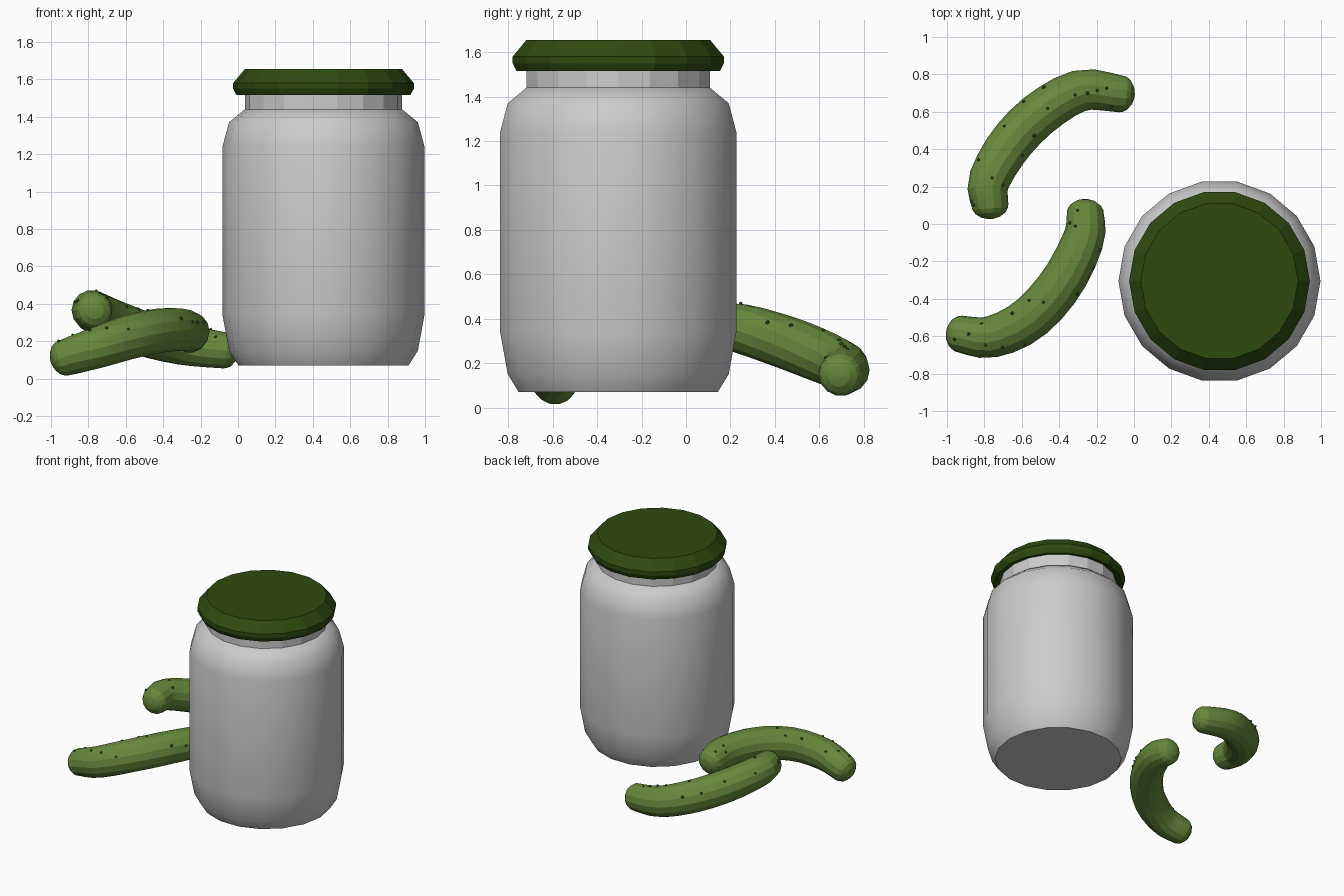
import bpy, bmesh, math, random
from mathutils import Vector

if "Cube" in bpy.data.objects:
    bpy.data.objects.remove(bpy.data.objects["Cube"])

random.seed(4)
UP = Vector((0, 0, 1))


def material(name, color):
    m = bpy.data.materials.new(name)
    m.diffuse_color = (*color, 1)
    m.use_nodes = True
    m.node_tree.nodes["Principled BSDF"].inputs["Base Color"].default_value = m.diffuse_color
    return m


def finish(name, bm, mat=None, angle=None):
    bmesh.ops.recalc_face_normals(bm, faces=bm.faces)
    me = bpy.data.meshes.new(name)
    bm.to_mesh(me)
    bm.free()
    ob = bpy.data.objects.new(name, me)
    bpy.context.collection.objects.link(ob)
    if mat:
        me.materials.append(mat)
    if angle:
        bpy.ops.object.select_all(action='DESELECT')
        ob.select_set(True)
        bpy.context.view_layer.objects.active = ob
        bpy.ops.object.shade_smooth_by_angle(angle=math.radians(angle))
    return ob


def skin(bm, rings, cap_start=True, cap_end=True):
    loops = [[bm.verts.new(p) for p in r] for r in rings]
    n = len(loops[0])
    for a, b in zip(loops, loops[1:]):
        for i in range(n):
            j = (i + 1) % n
            bm.faces.new((a[i], a[j], b[j], b[i]))
    if cap_start:
        bm.faces.new(loops[0][::-1])
    if cap_end:
        bm.faces.new(loops[-1])


def lathe(name, profile, mat=None, angle=None, caps=(True, True), sides=18):
    bm = bmesh.new()
    rings = [[(0.457 + r * math.cos(2 * math.pi * i / sides),
               -0.305 + r * math.sin(2 * math.pi * i / sides), z)
              for i in range(sides)] for r, z in profile]
    skin(bm, rings, *caps)
    return finish(name, bm, mat, angle)


def spline(pts, t):
    # Catmull-Rom point along the path, t in 0..1
    p = [2 * pts[0] - pts[1]] + pts + [2 * pts[-1] - pts[-2]]
    s = min(t, 0.99999) * (len(pts) - 1)
    k = int(s)
    u = s - k
    a, b, c, d = p[k:k + 4]
    return 0.5 * (2 * b + (c - a) * u + (2 * a - 5 * b + 4 * c - d) * u * u
                  + (3 * b - a - 3 * c + d) * u ** 3)


def frame(pts, t):
    tan = (spline(pts, min(t + 0.01, 1)) - spline(pts, max(t - 0.01, 0))).normalized()
    side = tan.cross(UP).normalized()
    return spline(pts, t), tan, side, side.cross(tan)


def pickle(name, path, radius, sides=14, steps=14):
    pts = [Vector(p) for p in path]
    r_at = lambda t: radius * (0.82 + 0.18 * math.sin(math.pi * t))
    bm = bmesh.new()
    # stations: rounded start cap, body, rounded end cap
    caps = [math.radians(a) for a in (82, 60, 35, 15)]
    stations = [(0, -math.sin(a) * 0.75, math.cos(a)) for a in caps]
    stations += [(i / steps, 0, 1) for i in range(steps + 1)]
    stations += [(1, math.sin(a) * 0.75, math.cos(a)) for a in reversed(caps)]
    rings = []
    for t, push, scale in stations:
        c, tan, side, up = frame(pts, t)
        r = r_at(t)
        c = c + tan * push * r
        rings.append([c + r * scale * (side * math.cos(2 * math.pi * i / sides)
                                       + up * math.sin(2 * math.pi * i / sides))
                      for i in range(sides)])
    skin(bm, rings)
    finish(name, bm, pickle_green, 20)
    # warts scattered over the upper side
    bm = bmesh.new()
    for i in range(16):
        c, tan, side, up = frame(pts, (i + random.random()) / 16)
        a = random.uniform(-1.3, 1.3)
        pos = c + r_at((i + .5) / 16) * (side * math.sin(a) + up * math.cos(a)) * 0.99
        new = bmesh.ops.create_icosphere(bm, subdivisions=1,
                                         radius=random.uniform(0.008, 0.012))
        bmesh.ops.translate(bm, verts=new['verts'], vec=pos)
    finish(name + "_warts", bm, wart_green)


pickle_green = material("pickle_green", (0.135, 0.25, 0.045))
wart_green = material("wart_green", (0.06, 0.13, 0.025))
lid_green = material("lid_green", (0.027, 0.07, 0.005))

# jar body, neck and lid
lathe("jar_body", [(0.455, 0.07), (0.505, 0.15), (0.54, 0.34), (0.54, 1.24),
                   (0.505, 1.37), (0.42, 1.44)], angle=45)
lathe("jar_neck", [(0.42, 1.44), (0.42, 1.53)], caps=(False, False))
lathe("jar_lid", [(0.42, 1.53), (0.465, 1.515), (0.483, 1.55), (0.483, 1.58),
                  (0.42, 1.655)], lid_green)

# two curved pickles beside the jar
pickle("back_pickle", [(-0.77, 0.10, 0.365), (-0.775, 0.23, 0.36), (-0.66, 0.43, 0.30),
                       (-0.49, 0.60, 0.235), (-0.28, 0.715, 0.18), (-0.07, 0.695, 0.15)], 0.12)
pickle("front_pickle", [(-0.93, -0.588, 0.11), (-0.77, -0.605, 0.16), (-0.57, -0.515, 0.225),
                        (-0.39, -0.32, 0.26), (-0.27, -0.08, 0.255), (-0.26, 0.06, 0.235)], 0.12)
